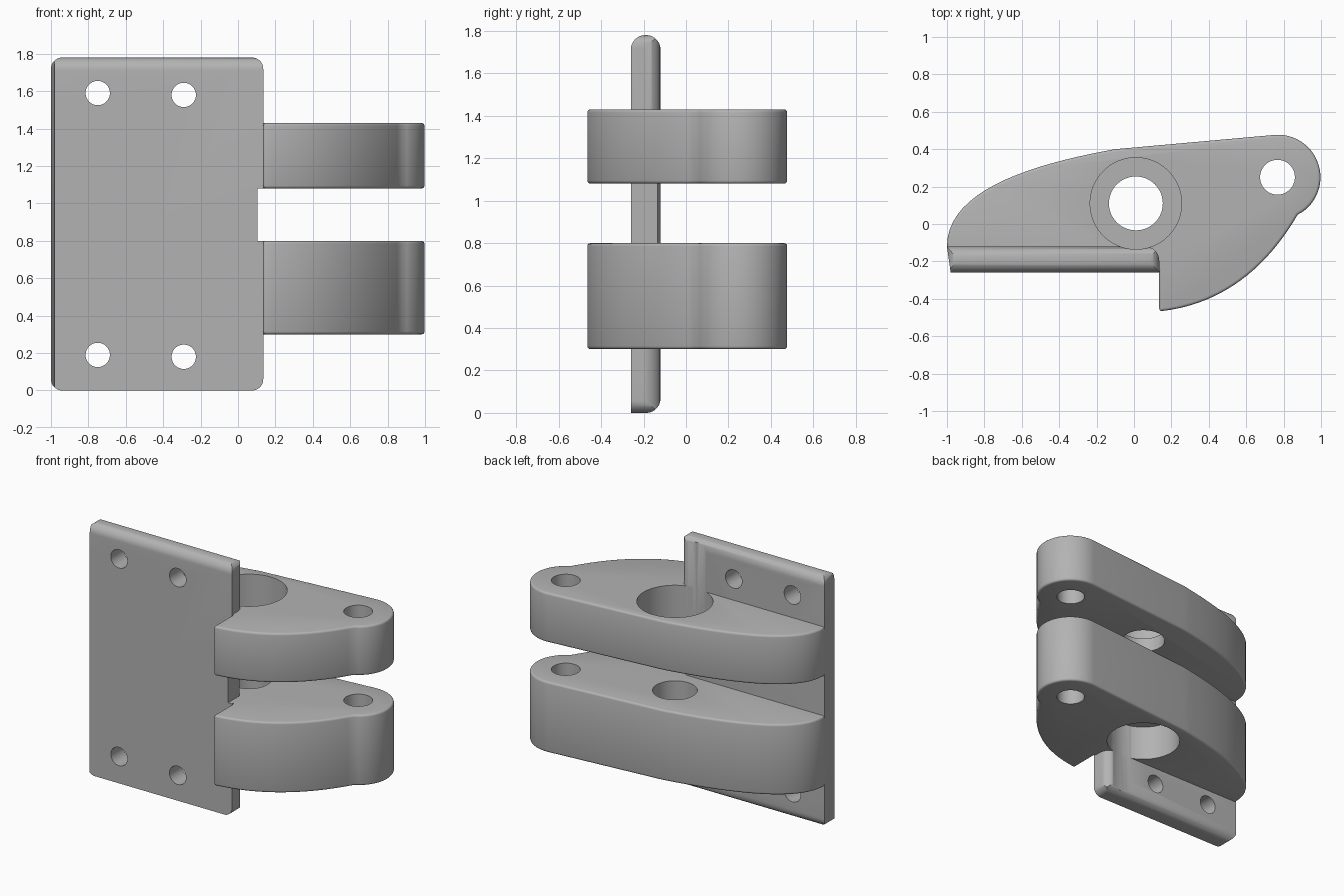
import bpy
import bmesh
from math import cos, sin, pi, radians
from mathutils import Vector
from mathutils.geometry import interpolate_bezier

if "Cube" in bpy.data.objects:
    bpy.data.objects.remove(bpy.data.objects["Cube"])

grey = bpy.data.materials.new("metal_grey")
grey.use_nodes = True
colour = (0.45, 0.45, 0.45, 1)
grey.diffuse_color = colour
grey.node_tree.nodes["Principled BSDF"].inputs["Base Color"].default_value = colour


def prism(name, outline, axis, low, high):
    """Extrude a closed 2D outline along the x, y or z axis."""
    def place(a, b, c):
        return {"x": (c, a, b), "y": (a, c, b), "z": (a, b, c)}[axis]
    bm = bmesh.new()
    rings = [[bm.verts.new(place(a, b, c)) for a, b in outline] for c in (low, high)]
    count = len(outline)
    for ring in rings:
        bm.faces.new(ring)
    for i in range(count):
        j = (i + 1) % count
        bm.faces.new((rings[0][i], rings[0][j], rings[1][j], rings[1][i]))
    bmesh.ops.recalc_face_normals(bm, faces=bm.faces)
    mesh = bpy.data.meshes.new(name)
    bm.to_mesh(mesh)
    bm.free()
    mesh.materials.append(grey)
    obj = bpy.data.objects.new(name, mesh)
    bpy.context.collection.objects.link(obj)
    return obj


def arc(a, b, radius, start, end, steps=10):
    angles = [radians(start + (end - start) * i / steps) for i in range(steps + 1)]
    return [(a + radius * cos(t), b + radius * sin(t)) for t in angles]


def bezier(p0, h0, h1, p1, steps=20):
    pts = interpolate_bezier(*[Vector((*p, 0)) for p in (p0, h0, h1, p1)], steps)
    return [(p.x, p.y) for p in pts]


def cylinder(a, b, radius, axis, low, high):
    circle = arc(a, b, radius, 0, 360, 48)[:-1]
    return prism("cutter", circle, axis, low, high)


def apply(obj, modifier):
    bpy.ops.object.select_all(action="DESELECT")
    bpy.context.view_layer.objects.active = obj
    obj.select_set(True)
    bpy.ops.object.modifier_apply(modifier=modifier.name)


def combine(obj, cutter, operation="DIFFERENCE"):
    mod = obj.modifiers.new("Cut", "BOOLEAN")
    mod.operation, mod.solver, mod.object = operation, "EXACT", cutter
    apply(obj, mod)
    bpy.data.objects.remove(cutter)


def smooth(obj):
    bpy.ops.object.select_all(action="DESELECT")
    bpy.context.view_layer.objects.active = obj
    obj.select_set(True)
    bpy.ops.object.shade_smooth_by_angle(angle=radians(35))


# Mounting plate: front outline trimmed by its side and top sections
left, right, front, back, top = -1, 0.135, -0.26, -0.12, 1.78
r = 0.06
outline = (arc(left + r, r, r, 180, 270) + arc(right - r, r, r, 270, 360)
           + arc(right - r, top - r, r, 0, 90) + arc(left + r, top - r, r, 90, 180))
plate = prism("mounting_plate", outline, "y", front, back)
r = 0.068
side = ([(front, 0)] + arc(back - r, r, r, 270, 360)
        + arc(back - r, top - r, r, 0, 90) + arc(front + r, top - r, r, 90, 180))
combine(plate, prism("cutter", side, "x", -1.1, 0.3), "INTERSECT")
r = 0.075
section = [(left + 0.02, front), (right, front)] + arc(right - r, back - r, r, 0, 90) + [(left, back)]
combine(plate, prism("cutter", section, "z", -0.1, 1.9), "INTERSECT")

# Relief between the lugs and screw holes
relief = [(0.105, -0.4), (0.3, -0.4), (0.3, 0.1), (0.105, 0.1)]
combine(plate, prism("cutter", relief, "z", 0.8, 1.08))
for x, z in ((-0.75, 1.59), (-0.29, 1.58), (-0.75, 0.19), (-0.29, 0.18)):
    combine(plate, cylinder(x, z, 0.065, "y", -0.5, 0.1))

# Hinge lugs with a pin hole, a main bore and a bearing seat
lug_outline = (bezier((-1, -0.12), (-1, 0.18), (-0.55, 0.32), (-0.1, 0.4))
               + arc(0.77, 0.25, 0.227, 95, -54, 30)
               + bezier((0.875, 0.05), (0.73, -0.2), (0.5, -0.43), (0.135, -0.467))
               + [(0.135, -0.25), (-0.97, -0.25)])
bore = (0.01, 0.11)
for name, low, high, seat in (("upper_lug", 1.08, 1.43, (1.18, 2)),
                              ("lower_lug", 0.3, 0.8, (-0.2, 0.55))):
    lug = prism(name, lug_outline, "z", low, high)
    bevel = lug.modifiers.new("Edge", "BEVEL")
    bevel.width, bevel.segments = 0.015, 3
    bevel.limit_method, bevel.angle_limit = "ANGLE", radians(60)
    apply(lug, bevel)
    combine(lug, cylinder(0.767, 0.25, 0.093, "z", low - 0.1, high + 0.1))
    combine(lug, cylinder(*bore, 0.144, "z", low - 0.1, high + 0.1))
    for part in (lug, plate):
        combine(part, cylinder(*bore, 0.245, "z", *seat))
    smooth(lug)
smooth(plate)
